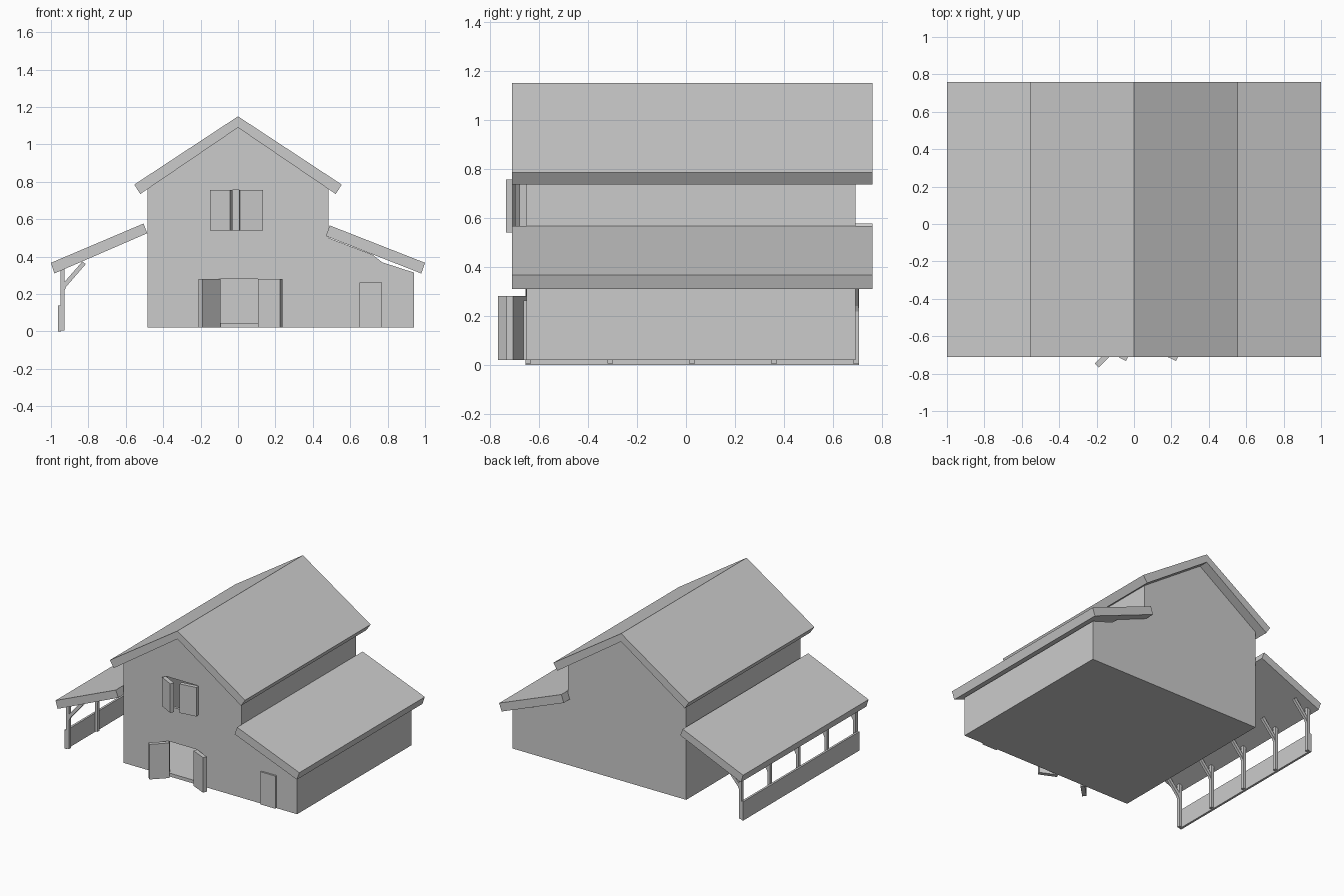
import bpy, bmesh, math
from mathutils import Matrix

if "Cube" in bpy.data.objects:
    bpy.data.objects.remove(bpy.data.objects["Cube"])


def prism(name, profile, y0, y1):
    """Extrude an x/z profile along y."""
    bm = bmesh.new()
    face = bm.faces.new([bm.verts.new((x, y0, z)) for x, z in profile])
    ext = bmesh.ops.extrude_face_region(bm, geom=[face])
    verts = [g for g in ext["geom"] if isinstance(g, bmesh.types.BMVert)]
    bmesh.ops.translate(bm, verts=verts, vec=(0, y1 - y0, 0))
    bmesh.ops.recalc_face_normals(bm, faces=bm.faces)
    mesh = bpy.data.meshes.new(name)
    bm.to_mesh(mesh)
    bm.free()
    ob = bpy.data.objects.new(name, mesh)
    bpy.context.collection.objects.link(ob)
    return ob


def box(name, x0, x1, y0, y1, z0, z1):
    return prism(name, [(x0, z0), (x1, z0), (x1, z1), (x0, z1)], y0, y1)


def leaf(name, hinge, length, angle, z0, z1, side):
    """Door or shutter leaf, turned about its hinge on the front wall.
    side +1 puts the leaf to the right of the hinge, -1 to the left."""
    ob = box(name, min(0, side * length), max(0, side * length), -0.03, 0, z0, z1)
    ob.data.transform(Matrix.Rotation(math.radians(angle), 4, 'Z'))
    ob.location = (hinge, -0.65, 0)
    return ob


def cut(target, cutter):
    m = target.modifiers.new("cut", 'BOOLEAN')
    m.operation = 'DIFFERENCE'
    m.solver = 'EXACT'
    m.object = cutter
    cutter.hide_render = True
    cutter.hide_viewport = True


# Hollow barn body with its closed side aisle
walls = prism("barn_walls", [(-0.485, 0.02), (0.94, 0.02), (0.94, 0.315), (0.77, 0.37),
                             (0.72, 0.41), (0.485, 0.50), (0.485, 0.765), (0, 1.09),
                             (-0.485, 0.765)], -0.65, 0.69)
cut(walls, prism("interior_cutter", [(-0.465, 0.045), (0.92, 0.045), (0.92, 0.30), (0.76, 0.35),
                                     (0.71, 0.39), (0.465, 0.48), (0.465, 0.755), (0, 1.065),
                                     (-0.465, 0.755)], -0.63, 0.67))
cut(walls, box("doorway_cutter", -0.115, 0.12, -0.7, -0.6, 0.045, 0.28))
cut(walls, box("window_cutter", -0.135, 0.13, -0.7, -0.6, 0.54, 0.755))

# Roofs
prism("main_roof", [(0, 1.15), (0.555, 0.785), (0.522, 0.735), (0, 1.09),
                    (-0.522, 0.735), (-0.555, 0.785)], -0.71, 0.76)
prism("aisle_roof", [(0.49, 0.567), (0.47, 0.51), (0.98, 0.31), (1.0, 0.367)], -0.71, 0.76)
prism("porch_roof", [(-0.505, 0.577), (-0.485, 0.525), (-0.982, 0.31), (-1.0, 0.367)], -0.71, 0.76)

# Open doors, window shutters and the small side door
leaf("left_door", -0.115, 0.135, 45, 0.02, 0.28, -1)
leaf("right_door", 0.12, 0.13, -25, 0.02, 0.28, 1)
leaf("left_shutter", -0.135, 0.12, -28, 0.54, 0.755, 1)
leaf("right_shutter", 0.13, 0.125, 8, 0.54, 0.755, -1)
box("side_door", 0.65, 0.77, -0.663, -0.64, 0.02, 0.262)

# Porch fence, posts and braces
box("porch_fence", -0.963, -0.947, -0.655, 0.705, 0.0, 0.14)
for i in range(5):
    y = -0.643 + i * 0.334
    box(f"porch_post_{i}", -0.95, -0.928, y - 0.012, y + 0.012, 0.005, 0.335)
    prism(f"porch_brace_{i}", [(-0.932, 0.21), (-0.918, 0.24), (-0.814, 0.36),
                               (-0.832, 0.374), (-0.932, 0.26)], y - 0.01, y + 0.01)
